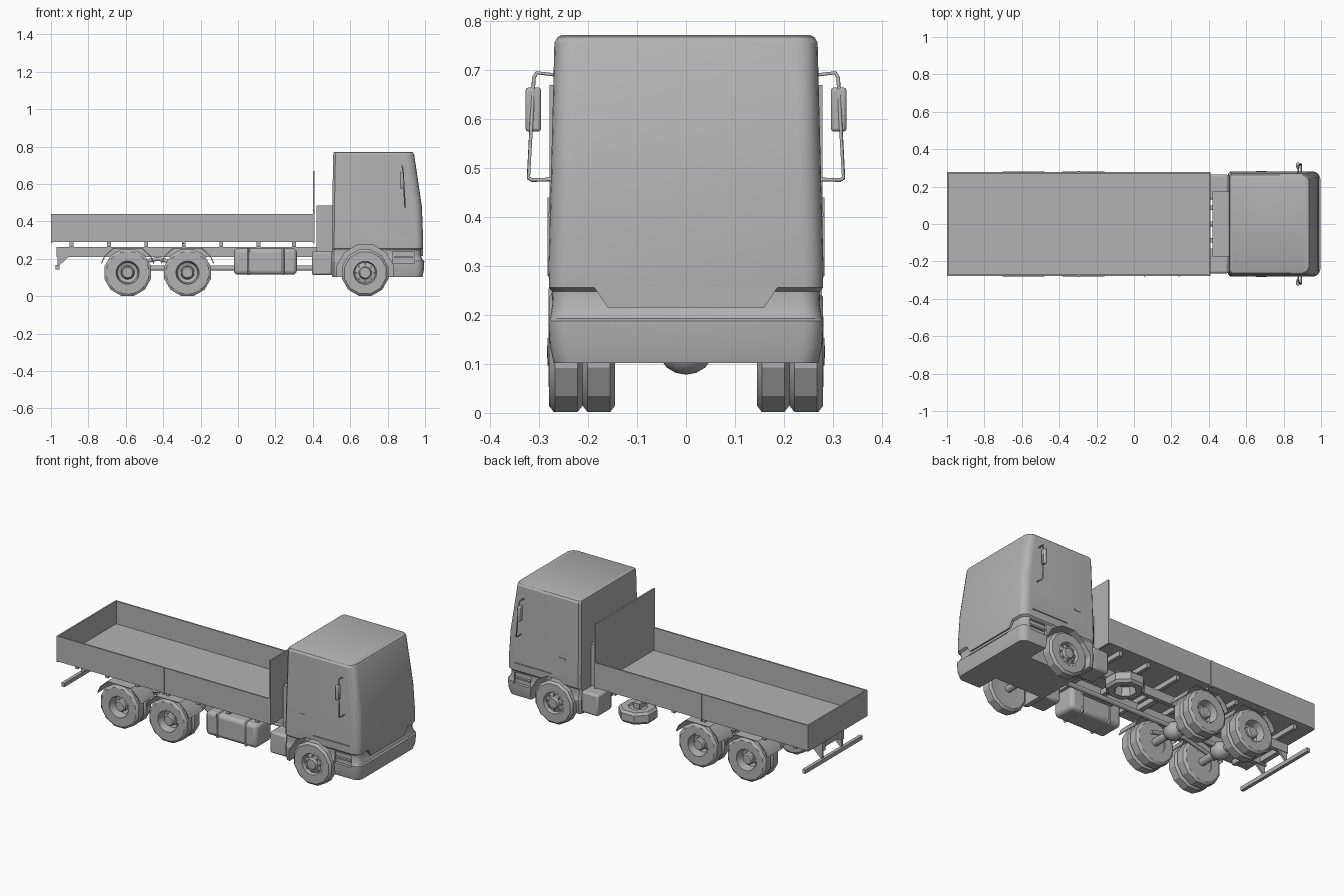
import bpy, bmesh, math
from mathutils import Vector

cube = bpy.data.objects.get("Cube")
if cube:
    bpy.data.objects.remove(cube)

grey = bpy.data.materials.new("plain_grey")
grey.use_nodes = True
grey.diffuse_color = (0.45, 0.45, 0.45, 1)
grey.node_tree.nodes["Principled BSDF"].inputs["Base Color"].default_value = (0.45, 0.45, 0.45, 1)
SIDES = (("right", -1), ("left", 1))


def finish(name, bm):
    bmesh.ops.remove_doubles(bm, verts=bm.verts, dist=1e-5)
    bmesh.ops.recalc_face_normals(bm, faces=bm.faces)
    mesh = bpy.data.meshes.new(name)
    bm.to_mesh(mesh)
    bm.free()
    mesh.materials.append(grey)
    obj = bpy.data.objects.new(name, mesh)
    bpy.context.collection.objects.link(obj)
    return obj


def loft(name, rings, cap=True):
    """Skin a stack of closed rings that share a point count."""
    bm = bmesh.new()
    rows = [[bm.verts.new(p) for p in ring] for ring in rings]
    n = len(rows[0])
    for a, b in zip(rows, rows[1:]):
        for i in range(n):
            j = (i + 1) % n
            bm.faces.new((a[i], a[j], b[j], b[i]))
    if cap:
        bm.faces.new(rows[0])
        bm.faces.new(rows[-1])
    return finish(name, bm)


def prism(name, pts, move):
    return loft(name, [[Vector(p) for p in pts], [Vector(p) + Vector(move) for p in pts]])


def box(name, x, y, z, bevel=0, segments=2):
    (y0, y1) = sorted(y)
    obj = prism(name, [(x[0], y0, z[0]), (x[1], y0, z[0]), (x[1], y1, z[0]), (x[0], y1, z[0])],
                (0, 0, z[1] - z[0]))
    if bevel:
        mod = obj.modifiers.new("bevel", "BEVEL")
        mod.width, mod.segments = bevel, segments
    return obj


def lathe(name, profile, loc, segs=12, axis="y", side=1):
    """Spin (radius, offset) pairs; a radius of zero closes the end."""
    rings = []
    for r, h in profile:
        r = max(r, 1e-7)
        ring = []
        for i in range(segs):
            a = 2 * math.pi * (i + 0.5) / segs
            c, s = r * math.cos(a), r * math.sin(a)
            p = {"x": (h, c, s), "y": (c, h * side, s), "z": (c, s, h)}[axis]
            ring.append(Vector(loc) + Vector(p))
        rings.append(ring)
    return loft(name, rings, cap=False)


def rod(name, axis, loc, r, h0, h1, segs=12):
    return lathe(name, [(0, h0), (r, h0), (r, h1), (0, h1)], loc, segs, axis)


def tube(name, pts, r):
    cu = bpy.data.curves.new(name, "CURVE")
    cu.dimensions = "3D"
    cu.bevel_depth, cu.bevel_resolution, cu.use_fill_caps = r, 1, True
    sp = cu.splines.new("POLY")
    sp.points.add(len(pts) - 1)
    for p, co in zip(sp.points, pts):
        p.co = (*co, 1)
    cu.materials.append(grey)
    obj = bpy.data.objects.new(name, cu)
    bpy.context.collection.objects.link(obj)


def carve(obj, cutters):
    for c in cutters:
        c.hide_render = True
        mod = obj.modifiers.new("cut", "BOOLEAN")
        mod.operation, mod.solver, mod.object = "DIFFERENCE", "EXACT", c
    deps = bpy.context.evaluated_depsgraph_get()
    mesh = bpy.data.meshes.new_from_object(obj.evaluated_get(deps))
    obj.modifiers.clear()
    obj.data = mesh
    for c in cutters:
        bpy.data.objects.remove(c)


# Cab: rounded-front sections stacked from bumper to roof
def cab_ring(z, back, front, w, r):
    pts = [(back + 0.012, w, z), (back, w - 0.012, z), (back, -w + 0.012, z), (back + 0.012, -w, z)]
    for s in (-1, 1):
        for i in range(6):
            t = math.pi / 2 * (i if s < 0 else 5 - i) / 5
            pts.append((front - r + r * math.sin(t), s * (w - r + r * math.cos(t)), z))
    return pts


cab = loft("cab", [cab_ring(*s) for s in (
    (0.102, 0.502, 0.985, 0.270, 0.04), (0.135, 0.502, 0.993, 0.278, 0.04),
    (0.188, 0.502, 0.996, 0.281, 0.04), (0.193, 0.502, 0.988, 0.278, 0.04),
    (0.222, 0.502, 0.976, 0.273, 0.04), (0.248, 0.502, 0.976, 0.274, 0.04),
    (0.256, 0.502, 0.988, 0.280, 0.04), (0.300, 0.502, 0.990, 0.281, 0.04),
    (0.480, 0.504, 0.983, 0.276, 0.045), (0.757, 0.509, 0.942, 0.269, 0.045),
    (0.768, 0.512, 0.936, 0.262, 0.04), (0.772, 0.518, 0.926, 0.254, 0.035))])
cutters = []
for name, s in SIDES:
    cutters += [
        lathe("arch_cutter", [(0, 0.14), (0.155, 0.14), (0.155, 0.33), (0, 0.33)], (0.68, 0, 0.125), 12, "y", s),
        box("step_cutter", (0.83, 0.94), (s * 0.262, s * 0.32), (0.175, 0.24)),
        box("seam_cutter", (0.69, 0.93), (s * 0.274, s * 0.32), (0.298, 0.302))]
carve(cab, cutters)
prism("grille_panel", [(0.94, -0.16, 0.215), (0.94, 0.16, 0.215), (0.94, 0.19, 0.26), (0.94, -0.19, 0.26)],
      (0.048, 0, 0))
box("bumper_trim", (0.98, 0.998), (-0.155, 0.155), (0.183, 0.188))
box("air_intake", (0.42, 0.51), (-0.175, 0.175), (0.24, 0.485))

for name, s in SIDES:
    # Cab side fittings
    box(name + "_step_tread", (0.835, 0.935), (s * 0.255, s * 0.275), (0.203, 0.212))
    box(name + "_side_box", (0.395, 0.505), (s * 0.13, s * 0.265), (0.112, 0.24), 0.012)
    box(name + "_door_handle", (0.60, 0.64), (s * 0.272, s * 0.281), (0.40, 0.41))
    tube(name + "_mirror_frame", [(0.877, s * 0.262, 0.69), (0.877, s * 0.305, 0.695),
                                  (0.881, s * 0.311, 0.685), (0.893, s * 0.322, 0.48),
                                  (0.894, s * 0.315, 0.476), (0.894, s * 0.268, 0.477)], 0.004)
    box(name + "_mirror", (0.867, 0.886), (s * 0.296, s * 0.328), (0.575, 0.665), 0.006)

    # Front wheels with a flat bolted disc
    lathe(name + "_front_tyre", [(0.068, 0.215), (0.115, 0.212), (0.128, 0.222), (0.128, 0.268),
                                 (0.115, 0.28), (0.072, 0.28), (0.068, 0.215)], (0.68, 0, 0.125), 12, "y", s)
    lathe(name + "_front_rim", [(0, 0.215), (0.07, 0.215), (0.073, 0.281), (0.062, 0.281), (0.056, 0.262),
                                (0.034, 0.268), (0.028, 0.283), (0, 0.284)], (0.68, 0, 0.125), 24, "y", s)
    for i in range(8):
        a = math.tau * i / 8
        rod(name + "_wheel_bolt", "y", (0.68 + 0.046 * math.cos(a), s * 0.268, 0.125 + 0.046 * math.sin(a)),
            0.006, -0.006, 0.006, 6)

    # Dual rear wheels with deep dished rims and angular mudguards
    for place, x in (("rear", -0.59), ("middle", -0.27)):
        for part, y in (("outer", 0.214), ("inner", 0.145)):
            lathe(f"{name}_{place}_{part}_tyre",
                  [(0.064, y), (0.115, y), (0.129, y + 0.01), (0.129, y + 0.056), (0.115, y + 0.066),
                   (0.068, y + 0.066), (0.064, y)], (x, 0, 0.126), 12, "y", s)
        lathe(f"{name}_{place}_rim",
              [(0, 0.15), (0.066, 0.15), (0.07, 0.281), (0.062, 0.281), (0.054, 0.232), (0.036, 0.225),
               (0.034, 0.262), (0.027, 0.270), (0, 0.270)], (x, 0, 0.126), 24, "y", s)
        outline = [(-0.142, 0.178), (-0.125, 0.215), (-0.078, 0.258), (0.078, 0.258), (0.125, 0.215), (0.142, 0.178)]
        inner = [(u * 0.97, z - 0.004) for u, z in reversed(outline)]
        prism(f"{name}_{place}_mudguard", [(x + u, s * 0.145, z) for u, z in outline + inner], (0, s * 0.133, 0))

    # Chassis rail, rear bar bracket and suspension spring
    box(name + "_chassis_rail", (-0.97, 0.52), (s * 0.075, s * 0.10), (0.21, 0.262))
    prism(name + "_bar_bracket", [(-0.965, s * 0.085, 0.215), (-0.90, s * 0.085, 0.215),
                                  (-0.955, s * 0.085, 0.165), (-0.965, s * 0.085, 0.145)], (0, s * 0.012, 0))
    tube(name + "_spring", [(-0.65, s * 0.11, 0.15), (-0.43, s * 0.11, 0.20), (-0.21, s * 0.11, 0.15)], 0.012)

    # Bed side boards with a centre post
    box(name + "_side_board", (-1.0, 0.41), (s * 0.270, s * 0.279), (0.29, 0.44))
    box(name + "_board_post", (-0.30, -0.29), (s * 0.272, s * 0.283), (0.28, 0.44))

# Bed floor, end boards and cross bearers
box("bed_floor", (-0.998, 0.408), (-0.275, 0.275), (0.29, 0.305))
box("tail_board", (-1.0, -0.991), (-0.279, 0.279), (0.285, 0.44))
box("head_board", (0.401, 0.41), (-0.279, 0.279), (0.285, 0.67))
for x in (-0.89, -0.69, -0.49, -0.29, -0.09, 0.11, 0.30):
    box("bed_bearer", (x - 0.01, x + 0.01), (-0.25, 0.25), (0.262, 0.291))
for x in (-0.94, -0.75, -0.43, -0.1, 0.15, 0.36):
    box("chassis_crossmember", (x - 0.015, x + 0.015), (-0.08, 0.08), (0.218, 0.25))
box("rear_bar", (-0.975, -0.955), (-0.27, 0.27), (0.143, 0.166))

# Axles, differentials and drive shaft
for name, x in (("rear", -0.59), ("middle", -0.27)):
    rod(name + "_axle", "y", (x, 0, 0.126), 0.022, -0.2, 0.2)
    lathe(name + "_differential", [(0.052 * math.sin(math.pi * i / 8), -0.056 * math.cos(math.pi * i / 8))
                                   for i in range(9)], (x, 0, 0.129), 16)
rod("front_axle", "y", (0.68, 0, 0.125), 0.02, -0.23, 0.23)
rod("drive_shaft", "x", (0, 0, 0.15), 0.014, -0.59, 0.52)

# Fuel tank with straps, and the spare wheel lying flat opposite
box("fuel_tank", (-0.022, 0.315), (-0.278, -0.13), (0.115, 0.256), 0.022, 3)
for x in (0.05, 0.235):
    box("tank_strap", (x, x + 0.014), (-0.281, -0.127), (0.112, 0.259), 0.022, 3)
box("tank_bracket", (0.05, 0.25), (-0.14, -0.09), (0.215, 0.25))
lathe("spare_wheel", [(0, 0.05), (0.05, 0.05), (0.06, 0), (0.095, 0), (0.108, 0.014), (0.108, 0.056),
                      (0.095, 0.07), (0.055, 0.07), (0.05, 0.06), (0, 0.06)], (0.20, 0.165, 0.125), 8, "z")
box("spare_carrier", (0.18, 0.22), (0.08, 0.18), (0.185, 0.215))

# Smooth gentle curves, keep facets and edges crisp
bpy.ops.object.select_all(action="DESELECT")
for obj in bpy.context.collection.objects:
    if obj.type == "MESH" and obj.data.materials and obj.data.materials[0] == grey:
        obj.select_set(True)
        bpy.context.view_layer.objects.active = obj
bpy.ops.object.shade_smooth_by_angle(angle=math.radians(25))
